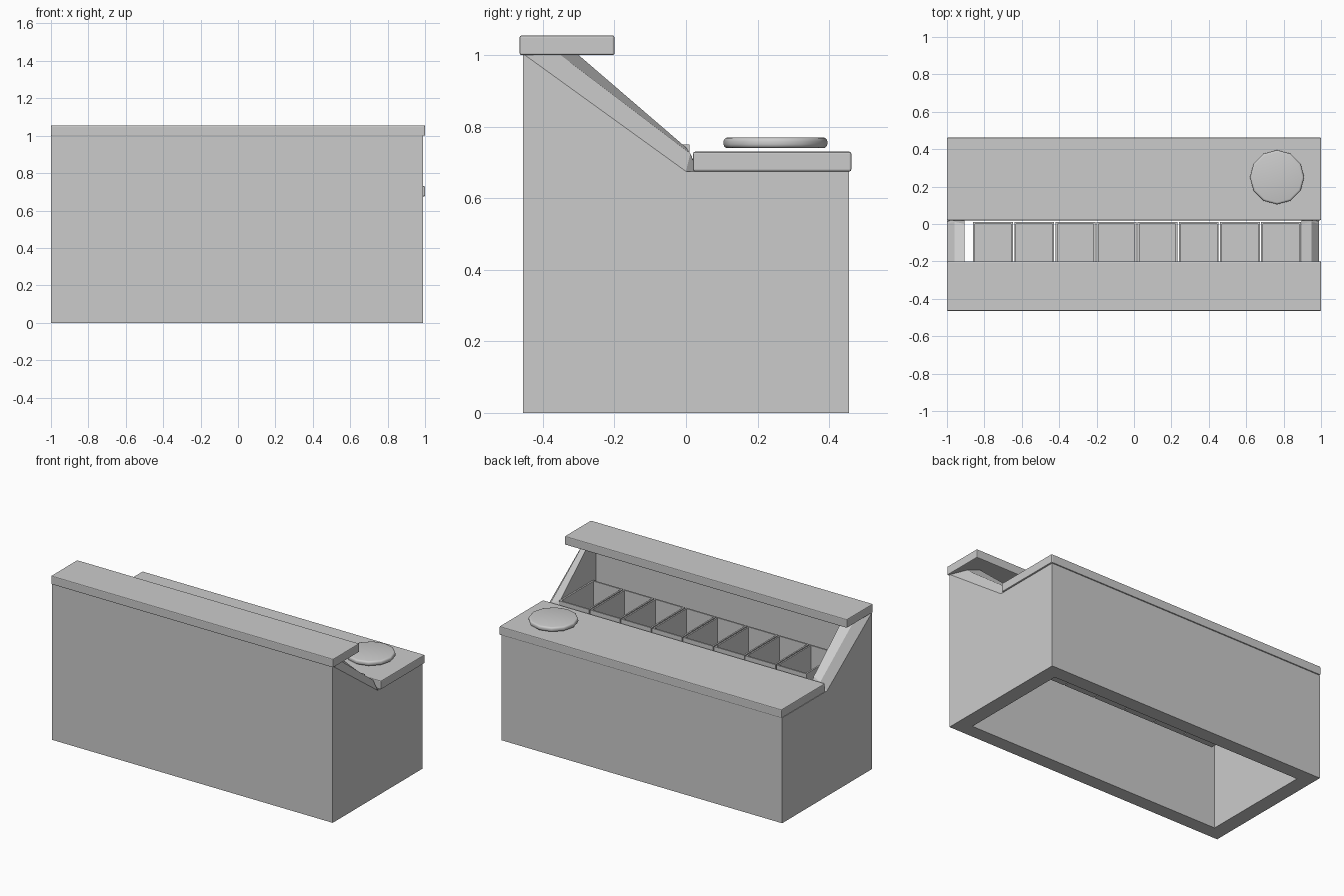
import bpy, bmesh, math
from mathutils import Matrix

if "Cube" in bpy.data.objects:
    bpy.data.objects.remove(bpy.data.objects["Cube"])


def make_object(name, bm):
    bmesh.ops.recalc_face_normals(bm, faces=bm.faces[:])
    me = bpy.data.meshes.new(name)
    bm.to_mesh(me)
    bm.free()
    ob = bpy.data.objects.new(name, me)
    bpy.context.collection.objects.link(ob)
    return ob


def box(name, x0, x1, y0, y1, z0, z1, bevel=0.0):
    bm = bmesh.new()
    bmesh.ops.create_cube(bm, size=1)
    for v in bm.verts:
        v.co.x = x0 if v.co.x < 0 else x1
        v.co.y = y0 if v.co.y < 0 else y1
        v.co.z = z0 if v.co.z < 0 else z1
    if bevel:
        bmesh.ops.bevel(bm, geom=bm.edges[:], offset=bevel, segments=2,
                        profile=0.5, affect='EDGES')
    return make_object(name, bm)


# End walls: lofted side profiles, the sloped edge rises towards the inside
CX = -0.005
sections = [
    (0.995, [(-0.45, 1.0), (0.0, 0.675), (0.01, 0.675)]),
    (0.955, [(-0.35, 1.0), (0.012, 0.725), (0.03, 0.675)]),
    (0.90, [(-0.30, 1.0), (0.0, 0.742), (0.035, 0.675)]),
]


def end_wall(name, side):
    bm = bmesh.new()
    rings = []
    for x, slope in sections:
        pts = [(-0.455, 0), (-0.455, 1.0)] + slope + [(0.455, 0.675), (0.455, 0)]
        rings.append([bm.verts.new((CX + side * x, y, z)) for y, z in pts])
    n = len(rings[0])
    for a, b in zip(rings, rings[1:]):
        for i in range(n):
            j = (i + 1) % n
            bm.faces.new((a[i], a[j], b[j], b[i]))
    bm.faces.new(rings[0])
    bm.faces.new(rings[-1])
    return make_object(name, bm)


end_wall("left_end_wall", -1)
end_wall("right_end_wall", 1)

# Long walls, open underneath
box("front_wall", CX - 0.9, CX + 0.9, -0.455, -0.365, 0, 1.0)
box("back_wall", CX - 0.9, CX + 0.9, 0.365, 0.455, 0, 0.675)

# Counter slabs
box("upper_shelf", -1, 1, -0.465, -0.20, 1.0, 1.055, 0.005)
box("lower_worktop", -1, 1, 0.02, 0.462, 0.675, 0.73, 0.005)


# Row of open bins: box with the top inset and pushed down
def bin_tray(name, x0, x1):
    bm = bmesh.new()
    bmesh.ops.create_cube(bm, size=1)
    for v in bm.verts:
        v.co.x = x0 if v.co.x < 0 else x1
        v.co.y = -0.335 if v.co.y < 0 else 0.01
        v.co.z = 0.50 if v.co.z < 0 else 0.75
    bm.normal_update()
    top = max(bm.faces, key=lambda f: f.normal.z)
    bmesh.ops.inset_region(bm, faces=[top], thickness=0.014)
    low = bmesh.ops.extrude_face_region(bm, geom=[top])
    verts = [g for g in low["geom"] if isinstance(g, bmesh.types.BMVert)]
    bmesh.ops.translate(bm, verts=verts, vec=(0, 0, -0.235))
    bmesh.ops.delete(bm, geom=[top], context='FACES')
    return make_object(name, bm)


for i in range(8):
    x = -0.86 + i * 0.22
    bin_tray(f"bin_{i + 1}", x, x + 0.213)

# Round plate: twelve sides with rounded rims
bm = bmesh.new()
bmesh.ops.create_cone(bm, cap_ends=True, segments=12, radius1=0.145, radius2=0.145,
                      depth=0.03, matrix=Matrix.Translation((0.765, 0.25, 0.755)))
rims = [e for e in bm.edges if abs(e.verts[0].co.z - e.verts[1].co.z) < 1e-4]
bmesh.ops.bevel(bm, geom=rims, offset=0.011, segments=3, profile=0.5, affect='EDGES')
plate = make_object("round_plate", bm)
bpy.context.view_layer.objects.active = plate
plate.select_set(True)
bpy.ops.object.shade_smooth_by_angle(angle=math.radians(35))
